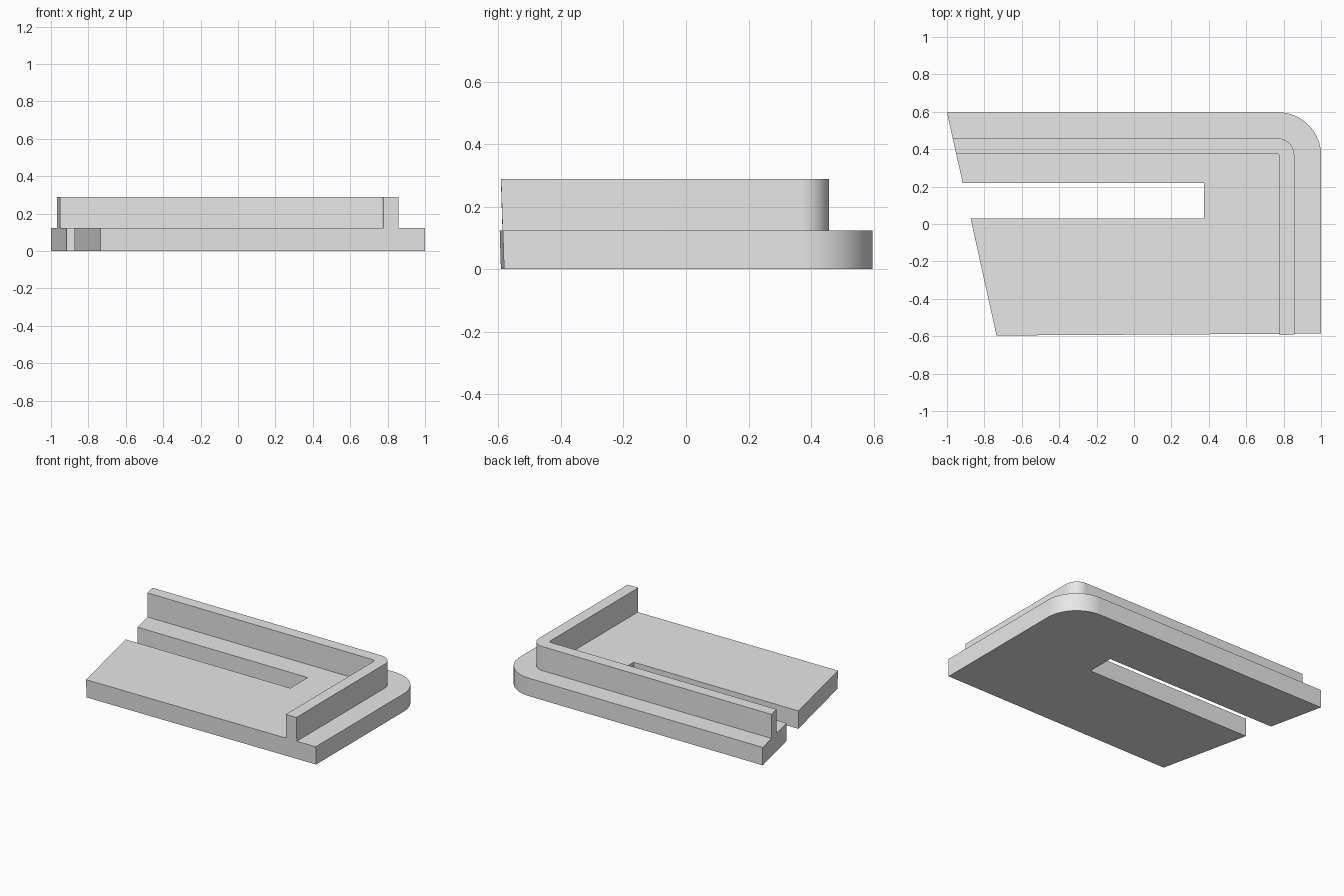
import bpy
import bmesh
import math

cube = bpy.data.objects.get("Cube")
if cube:
    bpy.data.objects.remove(cube, do_unlink=True)

BASE_TOP, WALL_TOP = 0.123, 0.288
BACK = 0.597

grey = bpy.data.materials.new("plain grey")
grey.use_nodes = True
grey.diffuse_color = (0.8, 0.8, 0.8, 1)
grey.node_tree.nodes["Principled BSDF"].inputs["Base Color"].default_value = (0.8, 0.8, 0.8, 1)


def slanted_end(y):
    """Point on the slanted right-hand end at depth y."""
    return (-1.0 + (BACK - y) * 0.2228, y)


def front_y(x, z):
    """Slightly skewed and leaning front face."""
    return -0.588 + 0.0058 * x - 0.031 * z


def corner(x, y, r, steps):
    """Rounded back-left corner, from the side edge to the back edge."""
    return [(x - r + r * math.cos(a), y - r + r * math.sin(a))
            for a in (math.pi / 2 * i / steps for i in range(steps + 1))]


def prism(name, outline, z0, z1):
    """Extrude an outline, then fit its front points to the front face."""
    bm = bmesh.new()
    face = bm.faces.new([bm.verts.new((x, y, z0)) for x, y in outline])
    top = bmesh.ops.extrude_face_region(bm, geom=[face])["geom"]
    for v in top:
        if isinstance(v, bmesh.types.BMVert):
            v.co.z = z1
    for v in bm.verts:
        if v.co.y < -0.5:
            v.co.y = front_y(v.co.x, v.co.z)
    bmesh.ops.recalc_face_normals(bm, faces=bm.faces)
    mesh = bpy.data.meshes.new(name)
    bm.to_mesh(mesh)
    bm.free()
    mesh.materials.append(grey)
    obj = bpy.data.objects.new(name, mesh)
    bpy.context.collection.objects.link(obj)
    bpy.ops.object.select_all(action='DESELECT')
    obj.select_set(True)
    bpy.context.view_layer.objects.active = obj
    bpy.ops.object.shade_smooth_by_angle(angle=math.radians(30))
    return obj


# Base plate with an open slot and one rounded corner
plate = [slanted_end(-0.592), (1.0, -0.582)]
plate += corner(1.0, BACK, 0.23, 24)
plate += [slanted_end(BACK), slanted_end(0.22), (0.375, 0.22),
          (0.375, 0.03), slanted_end(0.03)]
prism("base_plate", plate, 0.0, BASE_TOP)

# L-shaped upright rim following the rounded corner
rim = [(0.777, -0.588), (0.857, -0.588)]
rim += corner(0.857, 0.458, 0.09, 16)
rim += [slanted_end(0.458), slanted_end(0.378)]
rim += corner(0.777, 0.378, 0.02, 8)[::-1]
prism("upright_rim", rim, BASE_TOP, WALL_TOP)
